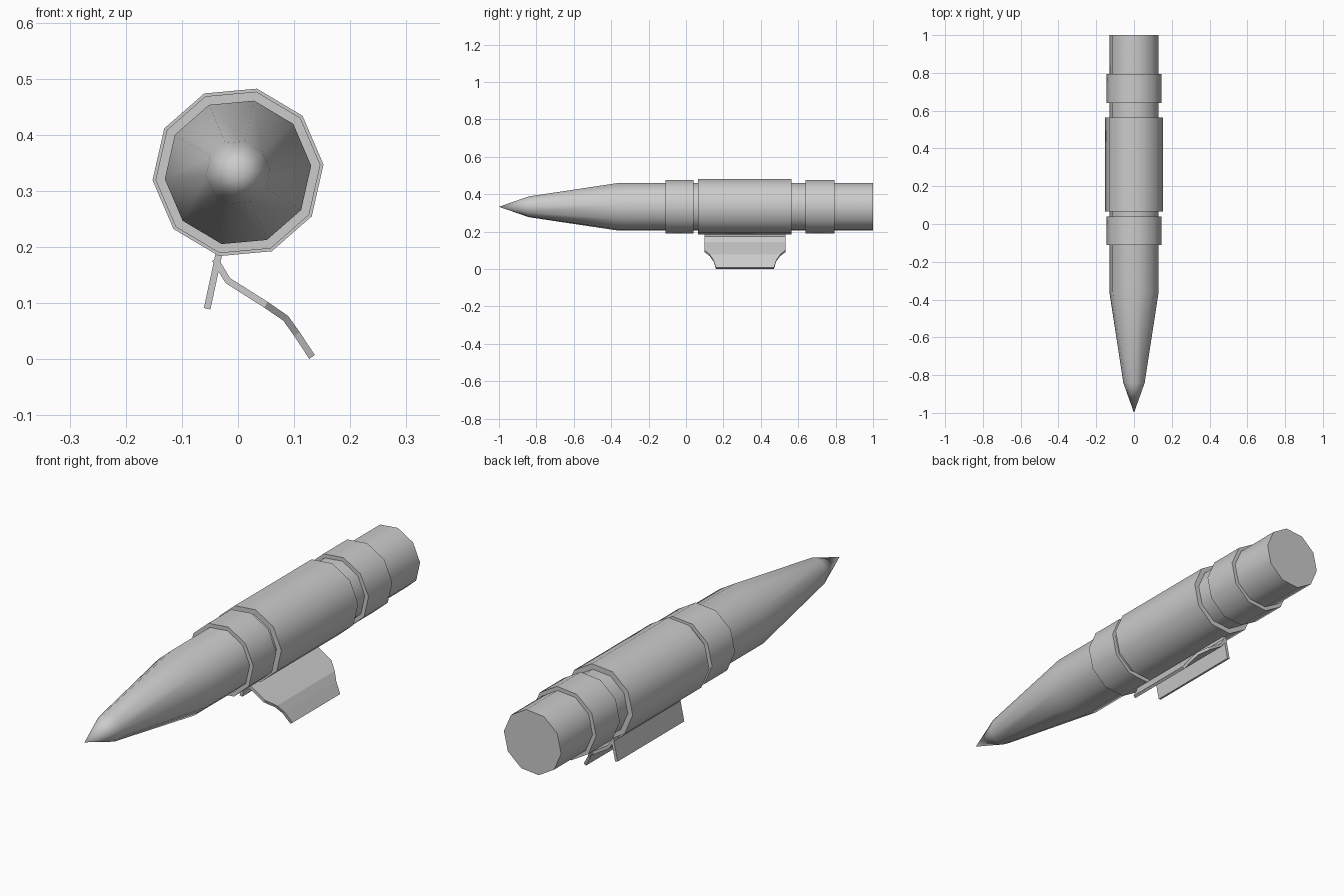
import bpy, bmesh, math
from mathutils import Vector

if "Cube" in bpy.data.objects:
    bpy.data.objects.remove(bpy.data.objects["Cube"])

SIDES, TURN, AXIS_Z = 10, math.radians(5.2), 0.333


def finish(name, bm, smooth):
    bmesh.ops.recalc_face_normals(bm, faces=bm.faces[:])
    mesh = bpy.data.meshes.new(name)
    bm.to_mesh(mesh)
    bm.free()
    ob = bpy.data.objects.new(name, mesh)
    bpy.context.collection.objects.link(ob)
    if smooth:
        bpy.ops.object.select_all(action='DESELECT')
        ob.select_set(True)
        bpy.context.view_layer.objects.active = ob
        bpy.ops.object.shade_smooth_by_angle(angle=math.radians(40))
    return ob


def lathe(name, profile, tip=None):
    """Ten-sided barrel along y from (y, radius) pairs, with an optional point."""
    bm = bmesh.new()
    rings = []
    for y, r in profile:
        rings.append([bm.verts.new((r * math.cos(TURN + math.tau * i / SIDES), y,
                                    AXIS_Z + r * math.sin(TURN + math.tau * i / SIDES)))
                      for i in range(SIDES)])
    for a, b in zip(rings, rings[1:]):
        for i in range(SIDES):
            j = (i + 1) % SIDES
            bm.faces.new((a[i], a[j], b[j], b[i]))
    bm.faces.new(rings[-1])
    if tip is None:
        bm.faces.new(rings[0])
    else:
        p = bm.verts.new((0, tip, AXIS_Z))
        for i in range(SIDES):
            bm.faces.new((rings[0][i], rings[0][(i + 1) % SIDES], p))
    return finish(name, bm, True)


def bent_plate(name, path, thick, mid_y):
    """Folded sheet: (x, z, half length) stations, thickened across the path."""
    pts = [Vector((x, z)) for x, z, _ in path]
    bm = bmesh.new()
    rings = []
    for k, (x, z, half) in enumerate(path):
        d = (pts[min(k + 1, len(pts) - 1)] - pts[max(k - 1, 0)]).normalized()
        n = Vector((-d.y, d.x)) * thick / 2
        rings.append([bm.verts.new((x + s * n.x, mid_y + e * half, z + s * n.y))
                      for s, e in ((1, -1), (1, 1), (-1, 1), (-1, -1))])
    for a, b in zip(rings, rings[1:]):
        for i in range(4):
            j = (i + 1) % 4
            bm.faces.new((a[i], a[j], b[j], b[i]))
    bm.faces.new(rings[0])
    bm.faces.new(rings[-1])
    return finish(name, bm, False)


# Main barrel with tapered nose and point
lathe("barrel", [(-0.84, 0.057), (-0.36, 0.131), (1.0, 0.131)], tip=-1.0)

# Raised bands and central sleeve
for name, y0, y1, r in (("front_band", -0.11, 0.04, 0.1475),
                        ("sleeve", 0.065, 0.565, 0.153),
                        ("rear_band", 0.64, 0.795, 0.1475)):
    lathe(name, [(y0, r), (y1, r)])

# Folded lower flap, narrowing toward its free edge
bent_plate("large_flap", [(-0.041, 0.178, 0.217), (-0.018, 0.14, 0.217),
                          (0.05, 0.097, 0.217), (0.085, 0.073, 0.188),
                          (0.105, 0.045, 0.168), (0.132, 0.004, 0.155)], 0.012, 0.315)

# Short straight flap
bent_plate("small_flap", [(-0.034, 0.188, 0.217), (-0.055, 0.09, 0.217)], 0.012, 0.315)
